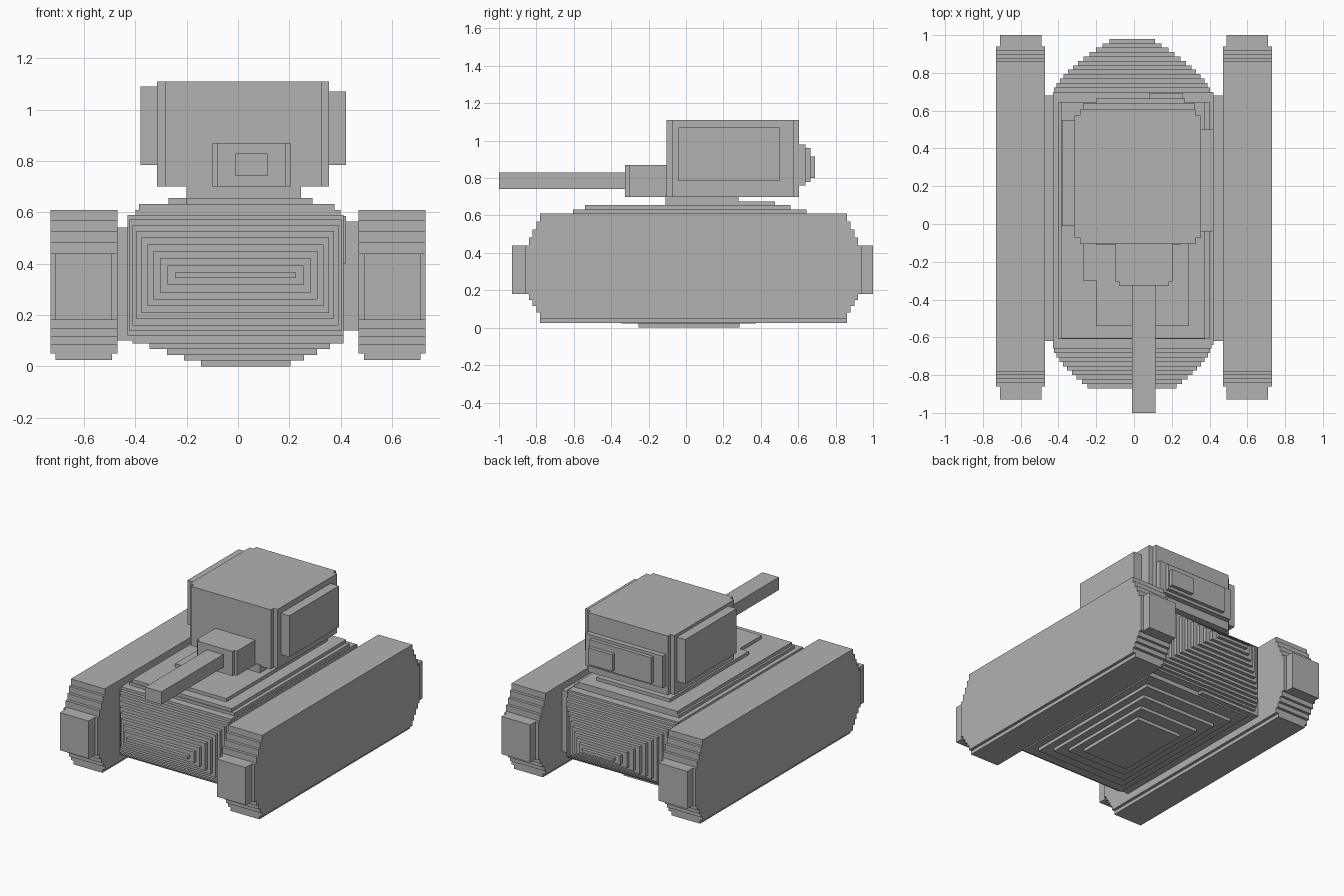
import bpy
import bmesh

cube = bpy.data.objects.get("Cube")
if cube:
    bpy.data.objects.remove(cube, do_unlink=True)

grey = bpy.data.materials.new("plain grey")
grey.use_nodes = True
colour = (0.445, 0.445, 0.445, 1)
grey.diffuse_color = colour
grey.node_tree.nodes["Principled BSDF"].inputs["Base Color"].default_value = colour


def add_box(bm, x, y, z):
    """Add a box spanning the given low and high limits on each axis."""
    for vert in bmesh.ops.create_cube(bm, size=1)["verts"]:
        for axis, limits in enumerate((x, y, z)):
            vert.co[axis] = max(limits) if vert.co[axis] > 0 else min(limits)


def finish(bm, name):
    """Turn a bmesh into a named flat-shaded part."""
    mesh = bpy.data.meshes.new(name)
    bm.to_mesh(mesh)
    bm.free()
    mesh.materials.append(grey)
    part = bpy.data.objects.new(name, mesh)
    bpy.context.collection.objects.link(part)


def box_part(name, x, y, z, notch=0):
    """Make a box, optionally with its upright corners stepped inward."""
    bm = bmesh.new()
    add_box(bm, (x[0] + notch, x[1] - notch), y, z)
    if notch:
        add_box(bm, x, (y[0] + notch, y[1] - notch), z)
    finish(bm, name)


def blend(start, end, t):
    return start + (end - start) * t


def around(centre, half):
    return centre - half, centre + half


# Tracks: slabs that grow longer as they get lower in height, with end blocks
def track(name, side):
    bm = bmesh.new()
    steps = 5
    for i in range(steps):
        t = i / (steps - 1)
        add_box(bm, (side * 0.47, side * 0.73), around(0.04, blend(0.82, 0.9, t)),
                (blend(0.05, 0.18, t), blend(0.61, 0.44, t)))
    tread = (side * 0.49, side * 0.71)
    add_box(bm, tread, around(0.04, 0.82), (0.025, 0.1))
    add_box(bm, tread, (-0.93, 1), (0.18, 0.44))
    finish(bm, name)


track("left_track", 1)
track("right_track", -1)


# Hull: each end is a run of nested blocks that taper along a curve
def hull_end(name, root, tip, tip_width, steps):
    bm = bmesh.new()
    for i in range(steps):
        t = i / (steps - 1)
        width = blend(0.42, tip_width, t ** 1.5)
        height = blend(0.235, 0.01, t ** 1.15)
        add_box(bm, around(-0.01, width), (0, blend(root, tip, t)), around(0.355, height))
    finish(bm, name)


hull_end("hull_nose", root=-0.66, tip=-0.87, tip_width=0.235, steps=10)
hull_end("hull_tail", root=0.7, tip=0.98, tip_width=0.12, steps=13)
box_part("hull_right_side", x=(-0.48, 0), y=(-0.62, 0.68), z=(0.1, 0.54))
box_part("hull_left_side", x=(0, 0.48), y=(-0.62, 0.68), z=(0.14, 0.565))

# Belly: plates that shrink toward the ground
belly = bmesh.new()
plates = 5
for i in range(plates):
    t = i / (plates - 1)
    add_box(belly, around(blend(0, 0.03, t), blend(0.41, 0.175, t)),
            around(0.015, blend(0.63, 0.27, t)), (blend(0.09, 0, t), 0.3))
finish(belly, "belly")

# Deck: plates stacked under the turret
box_part("deck_base", x=(-0.42, 0.42), y=(-0.64, 0.7), z=(0.4, 0.585))
box_part("deck_rim", x=(-0.4, 0.4), y=(-0.61, 0.645), z=(0.4, 0.61))
box_part("deck_plate", x=(-0.385, 0.375), y=(-0.605, 0.645), z=(0.4, 0.632))
box_part("deck_front_plate", x=(-0.2, 0.29), y=(-0.54, 0), z=(0.5, 0.655))
box_part("deck_rear_plate", x=(-0.27, 0.29), y=(-0.3, 0.56), z=(0.5, 0.655))
box_part("deck_step", x=(-0.2, 0.245), y=(-0.1, 0.475), z=(0.5, 0.675))

# Turret with side panels
box_part("turret_neck", x=(-0.2, 0.245), y=(-0.11, 0.28), z=(0.6, 0.71))
box_part("turret", x=(-0.315, 0.355), y=(-0.105, 0.605), z=(0.7, 1.11), notch=0.03)
box_part("left_panel", x=(0.3, 0.42), y=(-0.04, 0.5), z=(0.785, 1.07))
box_part("right_panel", x=(-0.38, -0.3), y=(-0.01, 0.55), z=(0.785, 1.09))

# Rear box in three shrinking layers
box_part("rear_box", x=(-0.27, 0.32), y=(0.5, 0.64), z=(0.76, 0.98))
box_part("rear_lid", x=(-0.2, 0.27), y=(0.5, 0.665), z=(0.78, 0.96))
box_part("rear_latch", x=(0.08, 0.26), y=(0.5, 0.69), z=(0.8, 0.915))

# Gun mount and barrel
box_part("gun_mount", x=(-0.1, 0.205), y=(-0.325, -0.05), z=(0.7, 0.87), notch=0.02)
box_part("barrel", x=(-0.01, 0.115), y=(-1, -0.2), z=(0.742, 0.83))
